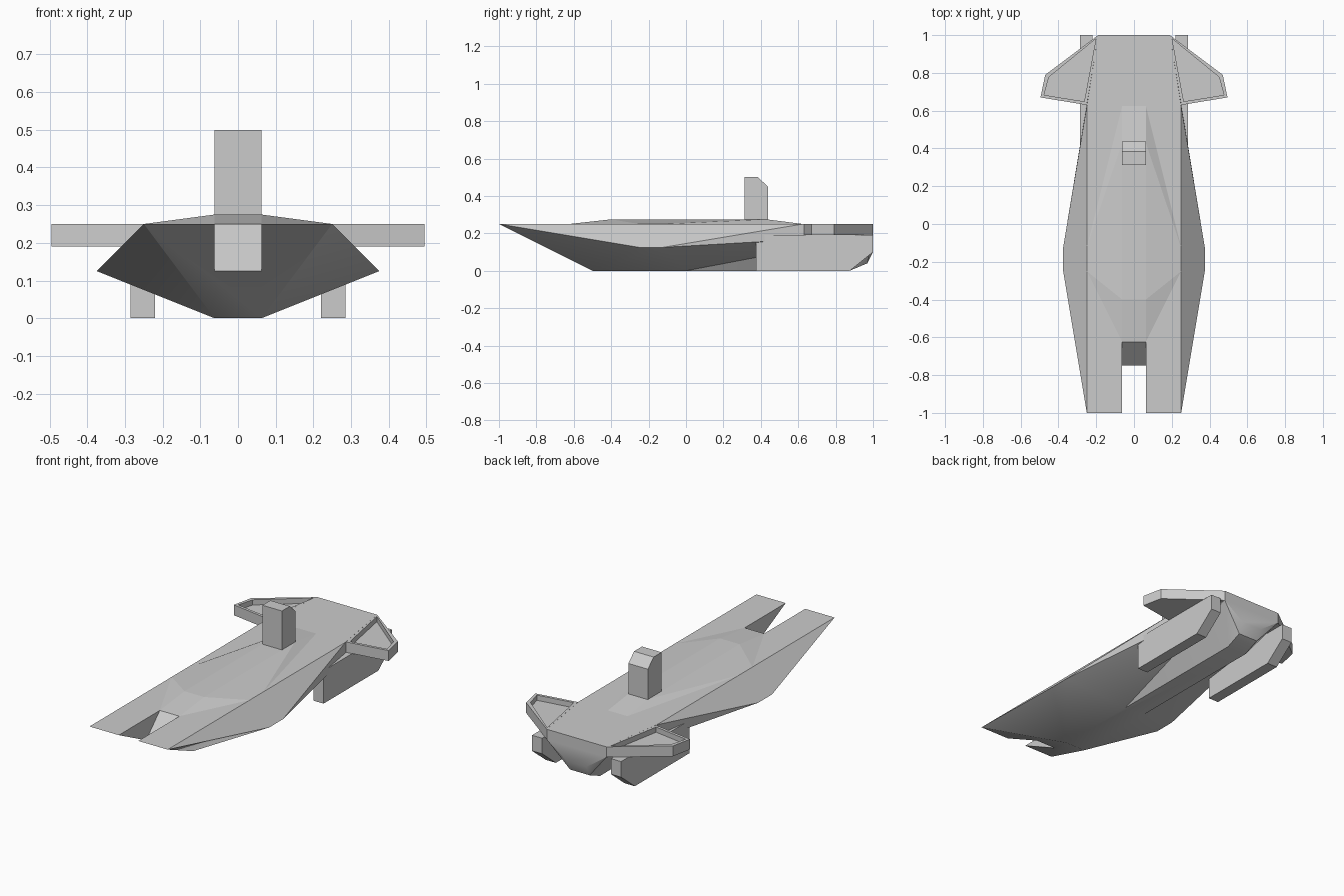
import bpy, bmesh, math

if "Cube" in bpy.data.objects:
    bpy.data.objects.remove(bpy.data.objects["Cube"])


def finish(name, bm):
    bmesh.ops.recalc_face_normals(bm, faces=bm.faces[:])
    me = bpy.data.meshes.new(name)
    bm.to_mesh(me)
    bm.free()
    ob = bpy.data.objects.new(name, me)
    bpy.context.collection.objects.link(ob)
    return ob


def extrude(name, pts, vec):
    """Closed prism from a polygon and an extrusion vector."""
    bm = bmesh.new()
    f = bm.faces.new([bm.verts.new(p) for p in pts])
    r = bmesh.ops.extrude_face_region(bm, geom=[f], use_keep_orig=True)
    bmesh.ops.translate(bm, verts=[g for g in r["geom"] if isinstance(g, bmesh.types.BMVert)], vec=vec)
    return finish(name, bm)


def side_prism(name, profile, x0, x1):
    return extrude(name, [(x0, y, z) for y, z in profile], (x1 - x0, 0, 0))


def mirror(ob):
    ob.modifiers.new("mirror", "MIRROR").use_axis[0] = True


# Hull: half outline points, mirrored by upper-case names
P = {
    "a": (.25, -1, .25), "b": (.0625, -.5, 0), "c": (.375, -.25, .125),
    "d": (.375, -.125, .125), "e": (.0625, 0, 0), "k": (.0625, .875, 0),
    "m": (.0625, .97, .04), "n": (.0625, 1, .1), "r": (.19, 1, .19),
    "s": (.19, 1, .25), "t": (.25, .625, .25), "p": (.25, -.25, .25),
    "q": (.25, -.125, .25),
}
bm = bmesh.new()
V = {}
for key, (x, y, z) in P.items():
    V[key] = bm.verts.new((x, y, z))
    V[key.upper()] = bm.verts.new((-x, y, z))
for face in "abc bedc der ekr kmr mnr drt rst acp cdqp dtq".split():
    bm.faces.new([V[k] for k in face])
    bm.faces.new([V[k] for k in face.upper()])
for face in "aABb bBEe eEKk kKMm mMNn nNRr rRSs apqtsSTQPA".split():
    bm.faces.new([V[k] for k in face])
hull = finish("hull", bm)

# Bow notch
cutter = side_prism("notch_cutter", [(-.925, -.05), (-.475, .4), (-1.1, .4), (-1.1, -.05)], -.0625, .0625)
cutter.hide_render = True
cutter.hide_set(True)
cut = hull.modifiers.new("notch", "BOOLEAN")
cut.operation = "DIFFERENCE"
cut.object = cutter
cut.solver = "EXACT"
bpy.context.view_layer.objects.active = hull
hull.select_set(True)
bpy.ops.object.modifier_apply(modifier="notch")
bpy.data.objects.remove(cutter)
bpy.ops.object.shade_smooth_by_angle(angle=math.radians(30))

# Raised deck ridge
bm = bmesh.new()
for s in (-1, 1):
    for x, y, z in [(.0625, -.625, .25), (.25, -.25, .25), (.25, -.125, .25), (.0625, .625, .25),
                    (.0625, -.4, .275), (.0625, .43, .275)]:
        bm.verts.new((s * x, y, z))
bmesh.ops.convex_hull(bm, input=bm.verts[:])
finish("deck_ridge", bm)

# Bridge tower with chamfered back
side_prism("bridge_tower", [(.3125, .25), (.4375, .25), (.4375, .45), (.385, .5), (.3125, .5)], -.0625, .0625)

# Engine pods
mirror(side_prism("engine_pod", [(.375, 0), (.875, 0), (1, .1), (1, .19), (.375, .19)], .22, .285))

# Stern wings with recessed tops
wing = extrude("stern_wing", [(.19, 1, .19), (.47, .79, .19), (.495, .67, .19), (.25, .63, .19)], (0, 0, .06))
bm = bmesh.new()
bm.from_mesh(wing.data)
bm.faces.ensure_lookup_table()
top = max(bm.faces, key=lambda f: f.calc_center_median().z)
bmesh.ops.inset_individual(bm, faces=[top], thickness=.023)
bmesh.ops.extrude_face_region
low = bmesh.ops.extrude_discrete_faces(bm, faces=[top])["faces"][0]
bmesh.ops.translate(bm, verts=low.verts[:], vec=(0, 0, -.03))
bm.to_mesh(wing.data)
bm.free()
mirror(wing)
